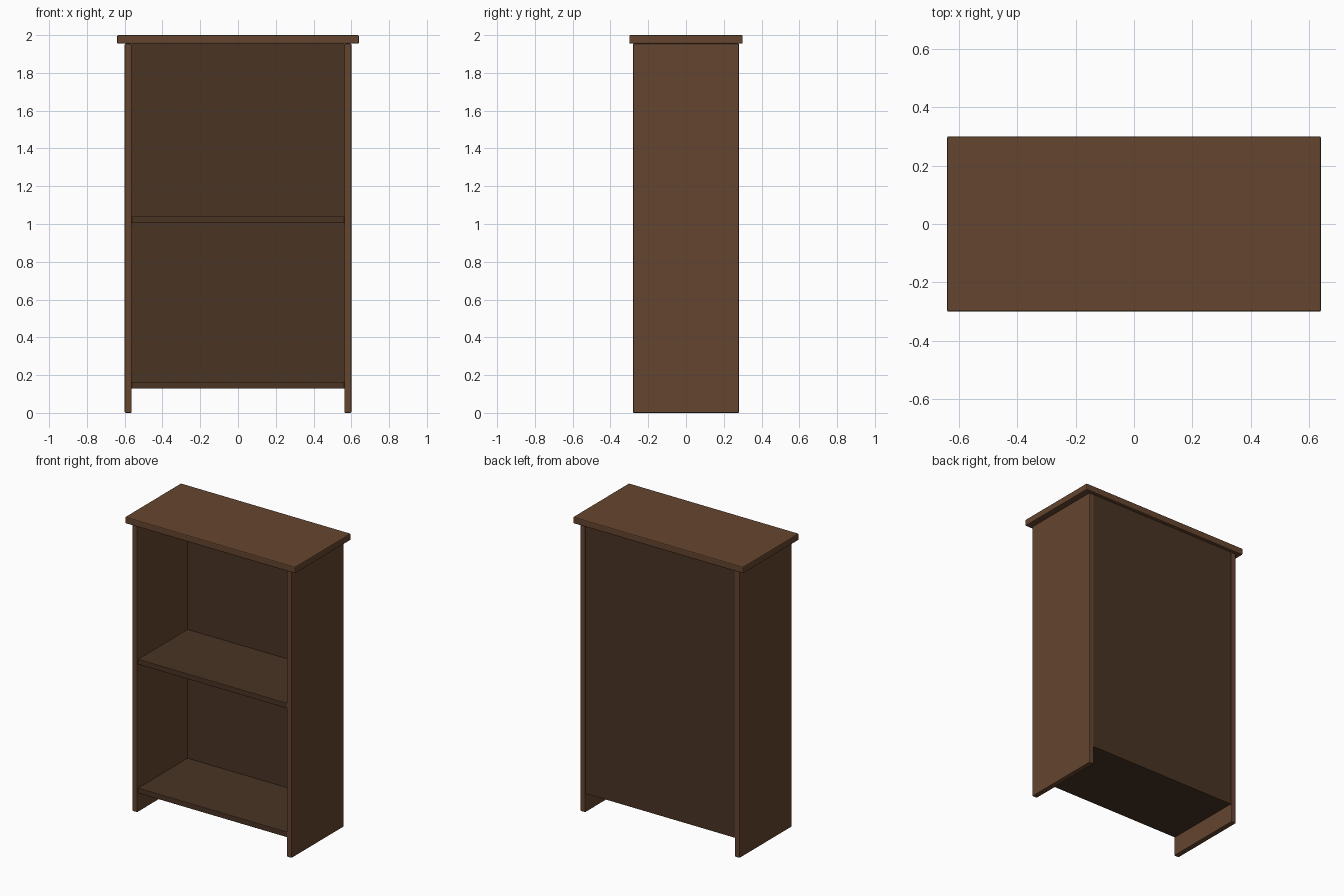
import bpy

if "Cube" in bpy.data.objects:
    bpy.data.objects.remove(bpy.data.objects["Cube"])


def material(name, colour):
    mat = bpy.data.materials.new(name)
    mat.diffuse_color = (*colour, 1)
    mat.use_nodes = True
    mat.node_tree.nodes["Principled BSDF"].inputs["Base Color"].default_value = mat.diffuse_color
    return mat


frame_wood = material("frame_wood", (0.13, 0.06, 0.028))
inner_wood = material("inner_wood", (0.067, 0.034, 0.017))


def board(name, x, y, z, mat, bevel=0.0):
    """Box spanning the given (min, max) ranges, with optional eased edges."""
    bpy.ops.mesh.primitive_cube_add(size=1, location=[sum(r) / 2 for r in (x, y, z)])
    obj = bpy.context.object
    obj.name = name
    obj.scale = [r[1] - r[0] for r in (x, y, z)]
    bpy.ops.object.transform_apply(location=False, rotation=False, scale=True)
    obj.data.materials.append(mat)
    if bevel:
        mod = obj.modifiers.new("eased_edges", 'BEVEL')
        mod.width = bevel
        mod.segments = 2
    return obj


# Side panels reaching the floor
for label, s in (("left", -1), ("right", 1)):
    x = sorted((s * 0.563, s * 0.6))
    board(f"{label}_side", x, (-0.28, 0.28), (0, 1.955), frame_wood, 0.005)

# Overhanging top
board("top_board", (-0.64, 0.64), (-0.3, 0.3), (1.955, 2), frame_wood, 0.006)

# Bottom and middle shelves, set slightly back from the front
for label, z in (("bottom", 0.128), ("middle", 1.005)):
    board(f"{label}_shelf", (-0.563, 0.563), (-0.272, 0.262), (z, z + 0.036),
          inner_wood, 0.003)

# Back panel
board("back_panel", (-0.565, 0.565), (0.26, 0.277), (0.128, 1.955), inner_wood)
